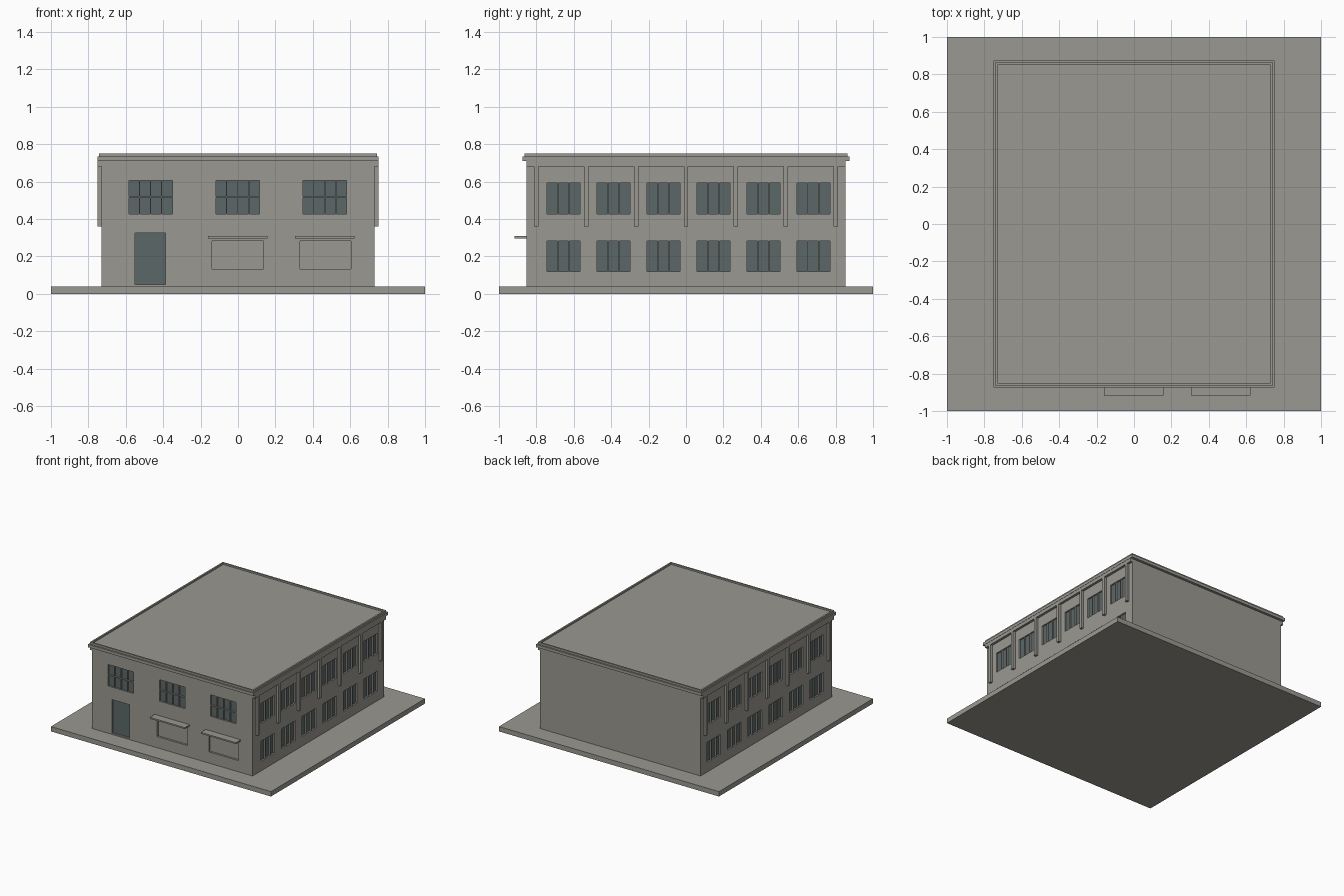
import bpy, bmesh
from mathutils import Matrix, Vector

if "Cube" in bpy.data.objects:
    bpy.data.objects.remove(bpy.data.objects["Cube"])


def material(name, rgb):
    m = bpy.data.materials.new(name)
    m.diffuse_color = (*rgb, 1)
    m.use_nodes = True
    m.node_tree.nodes["Principled BSDF"].inputs["Base Color"].default_value = m.diffuse_color
    return m


STONE = material("warm_grey_stone", (0.325, 0.315, 0.282))
GLASS = material("dark_teal_glass", (0.107, 0.136, 0.136))


def boxes(name, items, mat):
    """One object made of boxes given as (x0, x1, y0, y1, z0, z1)."""
    bm = bmesh.new()
    for x0, x1, y0, y1, z0, z1 in items:
        mid = Vector((x0 + x1, y0 + y1, z0 + z1)) / 2
        size = (abs(x1 - x0), abs(y1 - y0), abs(z1 - z0))
        bmesh.ops.create_cube(bm, size=1, matrix=Matrix.Translation(mid) @ Matrix.Diagonal((*size, 1)))
    me = bpy.data.meshes.new(name)
    bm.to_mesh(me)
    bm.free()
    me.materials.append(mat)
    ob = bpy.data.objects.new(name, me)
    bpy.context.collection.objects.link(ob)
    return ob


def rim(name, ox, oy, ix, iy, z0, z1):
    """Rectangular frame running around the building."""
    bm = bmesh.new()
    signs = ((-1, -1), (1, -1), (1, 1), (-1, 1))
    rings = [[bm.verts.new((sx * a, sy * b, z)) for sx, sy in signs]
             for a, b, z in ((ox, oy, z0), (ox, oy, z1), (ix, iy, z1), (ix, iy, z0))]
    for r in range(4):
        p, q = rings[r], rings[(r + 1) % 4]
        for i in range(4):
            j = (i + 1) % 4
            bm.faces.new((p[i], p[j], q[j], q[i]))
    bmesh.ops.recalc_face_normals(bm, faces=bm.faces)
    me = bpy.data.meshes.new(name)
    bm.to_mesh(me)
    bm.free()
    me.materials.append(STONE)
    ob = bpy.data.objects.new(name, me)
    bpy.context.collection.objects.link(ob)


WX, WY = 0.73, 0.853      # wall planes
DEPTH = 0.016             # recess depth
ROOF = 0.737

# Openings as (u0, u1, z0, z1) along each wall
front_panes = []
for c in (-0.466, 0, 0.466):
    for k in range(4):
        u = c - 0.118 + k * 0.0595
        for z0, z1 in ((0.428, 0.515), (0.521, 0.605)):
            front_panes.append((u, u + 0.0545, z0, z1))
door = [(-0.55, -0.387, 0.05, 0.326)]
blind = [(-0.138, 0.137, 0.132, 0.283), (0.332, 0.603, 0.132, 0.283)]
side_panes = []
for n in range(6):
    for k in range(3):
        u = -0.743 + n * 0.2672 + k * 0.0605
        for z0, z1 in ((0.12, 0.283), (0.428, 0.594)):
            side_panes.append((u, u + 0.0555, z0, z1))


def on_front(rects, near, far):
    return [(u0, u1, -WY + near, -WY + far, z0, z1) for u0, u1, z0, z1 in rects]


def on_sides(rects, near, far):
    return [(s * (WX - near), s * (WX - far), u0, u1, z0, z1)
            for s in (-1, 1) for u0, u1, z0, z1 in rects]


# Ground slab
boxes("ground_slab", [(-1, 1, -1, 1, 0, 0.04)], STONE)

# Main block with recessed openings
block = boxes("main_block", [(-WX, WX, -WY, WY, 0.04, ROOF)], STONE)
cutter = boxes("opening_cutter", on_front(front_panes + door + blind, -0.05, DEPTH)
               + on_sides(side_panes, -0.05, DEPTH), STONE)
mod = block.modifiers.new("openings", 'BOOLEAN')
mod.operation = 'DIFFERENCE'
mod.solver = 'EXACT'
mod.object = cutter
bpy.context.view_layer.update()
cut = bpy.data.meshes.new_from_object(block.evaluated_get(bpy.context.evaluated_depsgraph_get()))
block.modifiers.clear()
block.data = cut
bpy.data.objects.remove(cutter)

# Glass and door plates at the bottom of the recesses
boxes("front_window_panes", on_front(front_panes, DEPTH - 0.003, DEPTH + 0.002), GLASS)
boxes("side_window_panes", on_sides(side_panes, DEPTH - 0.003, DEPTH + 0.002), GLASS)
boxes("front_door", on_front(door, DEPTH - 0.003, DEPTH + 0.002), GLASS)

# Cornice ledge and parapet around the roof
rim("cornice_ledge", 0.752, 0.874, 0.72, 0.84, 0.71, 0.734)
rim("parapet", 0.743, 0.863, WX, 0.85, 0.734, 0.75)

# Side bands with hanging pilasters
boxes("side_bands", [(s * (WX - 0.005), s * 0.75, -WY, WY, 0.682, 0.712) for s in (-1, 1)], STONE)
boxes("side_pilasters", [(s * (WX - 0.005), s * 0.75, i * 0.2667 - 0.012, i * 0.2667 + 0.012, 0.36, 0.684)
                         for s in (-1, 1) for i in range(-3, 4)], STONE)

# Canopies over the blind windows
boxes("front_canopies", [(x0, x0 + 0.318, -0.916, -WY + 0.005, 0.297, 0.309)
                         for x0 in (-0.16, 0.304)], STONE)
